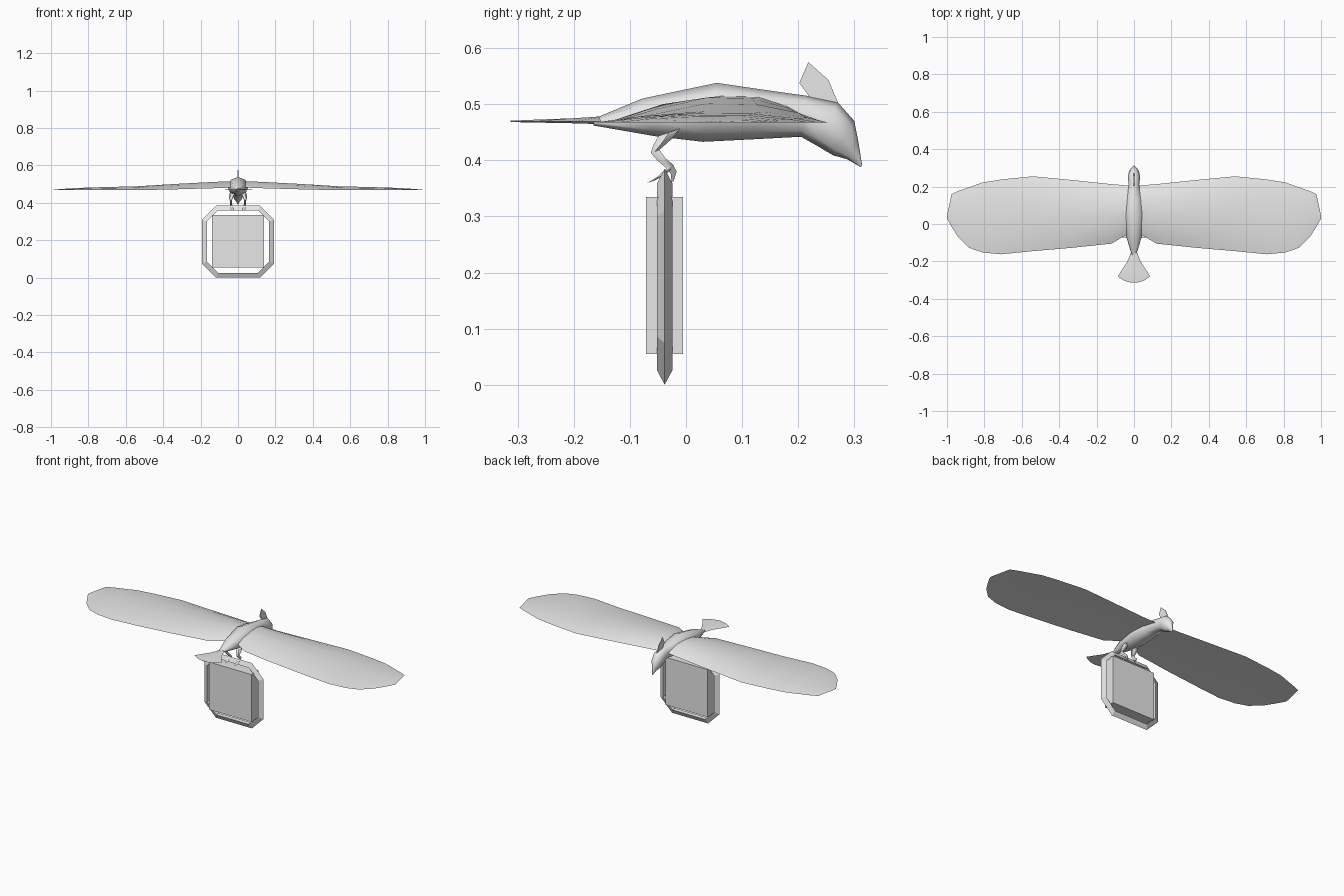
import bpy, bmesh, math
from mathutils import Vector

cube = bpy.data.objects.get("Cube")
if cube:
    bpy.data.objects.remove(cube)

grey = bpy.data.materials.new("plain grey")
grey.use_nodes = True
grey.diffuse_color = (0.8, 0.8, 0.8, 1)
grey.node_tree.nodes["Principled BSDF"].inputs["Base Color"].default_value = (0.8, 0.8, 0.8, 1)


def finish(name, bm, smooth=None):
    """Turn a bmesh into an object, smooth below the given angle."""
    bmesh.ops.remove_doubles(bm, verts=bm.verts, dist=0.00001)
    bmesh.ops.recalc_face_normals(bm, faces=bm.faces)
    mesh = bpy.data.meshes.new(name)
    bm.to_mesh(mesh)
    bm.free()
    mesh.materials.append(grey)
    if smooth:
        mesh.shade_smooth()
        mesh.set_sharp_from_angle(angle=math.radians(smooth))
    obj = bpy.data.objects.new(name, mesh)
    bpy.context.collection.objects.link(obj)
    return obj


def loft(name, rings, smooth=None, closed=False):
    """Skin a list of equal-length point rings."""
    bm = bmesh.new()
    loops = [[bm.verts.new(p) for p in ring] for ring in rings]
    n = len(loops[0])
    pairs = list(zip(loops, loops[1:]))
    if closed:
        pairs.append((loops[-1], loops[0]))
    else:
        bm.faces.new(loops[0])
        bm.faces.new(loops[-1])
    for a, b in pairs:
        for i in range(n):
            j = (i + 1) % n
            bm.faces.new((a[i], a[j], b[j], b[i]))
    return finish(name, bm, smooth)


def tube(name, path, sides=6, smooth=50):
    """Tapered limb through (x, y, z, radius) points."""
    rings = []
    for x, y, z, r in path:
        rings.append([(x + r * 0.7 * math.cos(a), y + r * math.sin(a), z + r * 0.35 * math.sin(a))
                      for a in (math.tau * k / sides for k in range(sides))])
    return loft(name, rings, smooth)


# Body and head: top point, bottom point and half width of each section
sections = [
    ((-.165, .474), (-.165, .462), .012),
    ((-.078, .51), (-.055, .443), .042),
    ((.055, .538), (.03, .433), .056),
    ((.13, .527), (.13, .438), .05),
    ((.215, .515), (.205, .442), .028),
    ((.27, .504), (.235, .425), .033),
    ((.30, .47), (.262, .409), .027),
    ((.307, .434), (.287, .402), .012),
    ((.314, .39), (.311, .388), .001),
]
rings = []
for top, bottom, width in sections:
    t, b = Vector((0, *top)), Vector((0, *bottom))
    mid, half = (t + b) / 2, (t - b) / 2
    rings.append([mid + half * math.cos(a) + Vector((width * math.sin(a), 0, 0))
                  for a in (math.tau * k / 8 for k in range(8))])
loft("body", rings, 60)

# Flat fan tail
rings = []
for y, w, h in ((-.14, .012, .01), (-.2, .035, .006), (-.28, .087, .003), (-.302, .055, .002), (-.313, .02, .002)):
    rings.append([(-w, y, .469), (0, y, .469 + h), (w, y, .469), (0, y, .469 - h * .5)])
loft("tail", rings, 50)

# Thin crest on the head
crest = [(.222, .51), (.202, .538), (.218, .575), (.254, .543), (.272, .5)]
loft("crest", [[(s * .002, y, z) for y, z in crest] for s in (-1, 1)])

# Wing: x, leading y, trailing y, edge height, crown height
stations = [
    (.02, .205, -.045, .482, .515),
    (.12, .213, -.105, .478, .512),
    (.33, .235, -.127, .472, .501),
    (.54, .255, -.145, .467, .488),
    (.71, .238, -.162, .467, .484),
    (.81, .222, -.152, .467, .481),
    (.88, .197, -.128, .467, .478),
    (.94, .176, -.07, .467, .474),
    (.975, .16, -.015, .467, .471),
    (1.0, .045, .03, .467, .468),
]
upper = [(0, 0), (.1, .45), (.3, .95), (.55, 1), (.8, .65), (.93, .25), (1, 0)]
lower = [(.85, .05), (.5, .12), (.15, .05)]

# Leg: thigh, knee, ankle and claw gripping the frame
leg = [(.03, -.03, .45, .022), (.036, -.042, .432, .019), (.038, -.055, .416, .009),
       (.038, -.044, .402, .008), (.036, -.028, .388, .008), (.033, -.042, .374, .010),
       (.03, -.062, .362, .009)]
front_claw = [(.036, -.03, .39, .008), (.03, -.022, .378, .006), (.024, -.024, .362, .002)]

for side, s in (("left", 1), ("right", -1)):
    rings = []
    for x, lead, trail, edge, crown in stations:
        rings.append([(s * x, lead + (trail - lead) * c, edge + (crown - edge) * h)
                      for c, h in upper + lower])
    loft(side + "_wing", rings, 60)
    tube(side + "_leg", [(s * x, y, z, r) for x, y, z, r in leg])
    tube(side + "_front_claw", [(s * x, y, z, r) for x, y, z, r in front_claw])

# Eight-sided carrying frame with a ridged outer rim
centre_y, centre_z = -.038, .1925


def octagon(r, cut, y):
    corners = [(cut, r), (r, cut), (r, -cut), (cut, -r), (-cut, -r), (-r, -cut), (-r, cut), (-cut, r)]
    return [(x, centre_y + y, centre_z + z) for x, z in corners]


loft("frame", [octagon(.1925, .118, 0), octagon(.167, .107, .0135), octagon(.167, .107, -.0135)], closed=True)

# Parcel held inside the frame
bm = bmesh.new()
bmesh.ops.create_cube(bm, size=1)
bmesh.ops.scale(bm, vec=(.276, .066, .28), verts=bm.verts)
bmesh.ops.translate(bm, vec=(0, centre_y, .195), verts=bm.verts)
finish("parcel", bm)
